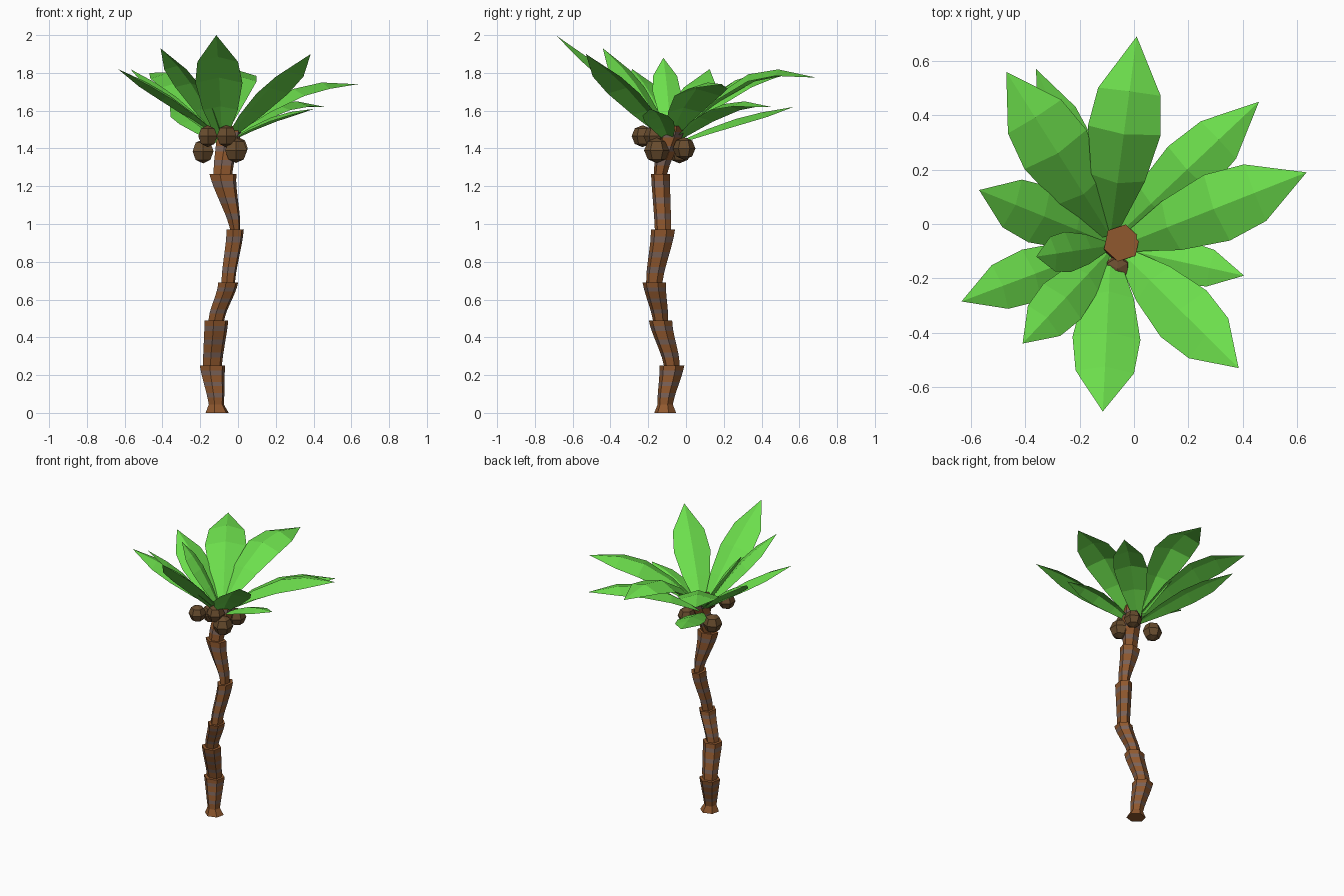
import bpy, bmesh, math
from mathutils import Vector

if "Cube" in bpy.data.objects:
    bpy.data.objects.remove(bpy.data.objects["Cube"])


def material(name, rgb):
    lin = [((c / 255 + 0.055) / 1.055) ** 2.4 for c in rgb]
    m = bpy.data.materials.new(name)
    m.diffuse_color = (*lin, 1)
    m.use_nodes = True
    m.node_tree.nodes["Principled BSDF"].inputs["Base Color"].default_value = m.diffuse_color
    return m


BARK = material("bark", (144, 88, 46))
BAND = material("bark_band", (122, 98, 88))
LEAF = material("leaf", (108, 222, 76))
NUT = material("nut", (104, 76, 46))


def finish(bm, name, mats):
    bmesh.ops.recalc_face_normals(bm, faces=bm.faces)
    me = bpy.data.meshes.new(name)
    bm.to_mesh(me)
    bm.free()
    for m in mats:
        me.materials.append(m)
    ob = bpy.data.objects.new(name, me)
    bpy.context.collection.objects.link(ob)
    return ob


def hex_ring(bm, c, rx, ry):
    angles = [math.tau * (i + .3) / 6 for i in range(6)]
    return [bm.verts.new((c.x + rx * 1.04 * math.cos(a), c.y + ry * 1.02 * math.sin(a), c.z))
            for a in angles]


def trunk_piece(name, a, b, r0, r1, steps):
    """Tapered hexagonal piece, banded in two bark colours; radii are (x, y)."""
    bm = bmesh.new()
    rings = []
    for t in steps:
        s = 0.4 * t + 0.6 * t * t * (3 - 2 * t)
        c = Vector((a.x + (b.x - a.x) * s, a.y + (b.y - a.y) * s, a.z + (b.z - a.z) * t))
        rings.append(hex_ring(bm, c, *(p + (q - p) * t for p, q in zip(r0, r1))))
    for k in range(len(steps) - 1):
        for i in range(6):
            j = (i + 1) % 6
            f = bm.faces.new((rings[k][i], rings[k][j], rings[k + 1][j], rings[k + 1][i]))
            f.material_index = k % 2
    bm.faces.new(rings[0][::-1])
    bm.faces.new(rings[-1])
    finish(bm, name, [BARK, BAND])


# Trunk: flared foot, then six stacked pieces that widen upward
joints = [Vector(p) for p in ((-.115, -.11, .045), (-.135, -.075, .25), (-.115, -.135, .49),
                              (-.052, -.168, .69), (-.015, -.122, .97), (-.08, -.135, 1.265),
                              (-.045, -.07, 1.52))]
low = ((.04, .04), (.05, .042), (.042, .04), (.036, .043), (.026, .043), (.05, .035))
top = ((.068, .066), (.064, .062), (.053, .062), (.046, .064), (.072, .05), (.066, .068))
bands = (0, .18, .29, .47, .58, .76, .87, 1)
trunk_piece("trunk_foot", Vector((-.11, -.11, 0)), joints[0], (.062, .058), (.04, .04), (0, 1))
for k in range(6):
    trunk_piece(f"trunk_piece_{k + 1}", joints[k], joints[k + 1], low[k], top[k], bands)

# Nuts: low-poly balls under the crown
nuts = [(-.185, -.035, 1.385, .064), (-.01, -.155, 1.39, .067), (-.06, -.165, 1.465, .06),
        (-.16, -.23, 1.465, .058), (0, -.01, 1.4, .06)]
for k, (x, y, z, r) in enumerate(nuts):
    bm = bmesh.new()
    bmesh.ops.create_uvsphere(bm, u_segments=6, v_segments=4, radius=r)
    bmesh.ops.translate(bm, verts=bm.verts, vec=(x, y, z))
    finish(bm, f"nut_{k + 1}", [NUT])


def frond(name, tip, base, width, arch):
    """Leaf with a raised midrib, drooping sides and an arched spine."""
    tip, start = Vector(tip), Vector(base)
    flat = Vector((tip.x - start.x, tip.y - start.y, 0)).normalized()
    side = flat.cross(Vector((0, 0, 1)))

    def spine(t):
        return start.lerp(tip, t) + Vector((0, 0, arch * math.sin(math.pi * t)))

    bm = bmesh.new()
    rows = []
    for t, w in ((0, .2), (.25, .74), (.5, 1), (.72, .86)):
        p = spine(t)
        tangent = (spine(t + .02) - spine(t - .02)).normalized()
        up = side.cross(tangent)
        edge = p - up * (.3 * width * w)
        rows.append([bm.verts.new(v) for v in (edge - side * width * w, p, edge + side * width * w)])
    end = bm.verts.new(tip)
    for a, b in zip(rows, rows[1:]):
        for i in (0, 1):
            bm.faces.new((a[i], a[i + 1], b[i + 1], b[i]))
    for i in (0, 1):
        bm.faces.new((rows[-1][i], rows[-1][i + 1], end))
    ob = finish(bm, name, [LEAF])
    if sum(p.normal.z for p in ob.data.polygons) < 0:
        ob.data.flip_normals()


# Fronds: tip position, base position, half width, arch
fronds = [((.01, .69, 1.775), (-.085, -.03, 1.49), .135, .16),
          ((.46, .45, 1.62), (-.07, -.05, 1.45), .11, .10),
          ((.635, .19, 1.74), (-.05, -.08, 1.47), .13, .11),
          ((.405, -.19, 1.61), (-.05, -.09, 1.44), .08, .04),
          ((.385, -.53, 1.9), (-.05, -.1, 1.46), .12, .04),
          ((-.115, -.69, 2.0), (-.085, -.1, 1.45), .125, .05),
          ((-.41, -.44, 1.93), (-.09, -.1, 1.46), .095, .05),
          ((-.635, -.285, 1.82), (-.09, -.08, 1.46), .10, .04),
          ((-.57, .125, 1.82), (-.09, -.07, 1.45), .11, .04),
          ((-.36, .57, 1.62), (-.09, -.05, 1.43), .09, .03),
          ((-.47, .56, 1.8), (-.09, -.04, 1.48), .135, .12),
          ((-.36, -.12, 1.88), (-.09, -.08, 1.47), .075, .04)]
for k, f in enumerate(fronds):
    frond(f"frond_{k + 1}", *f)
